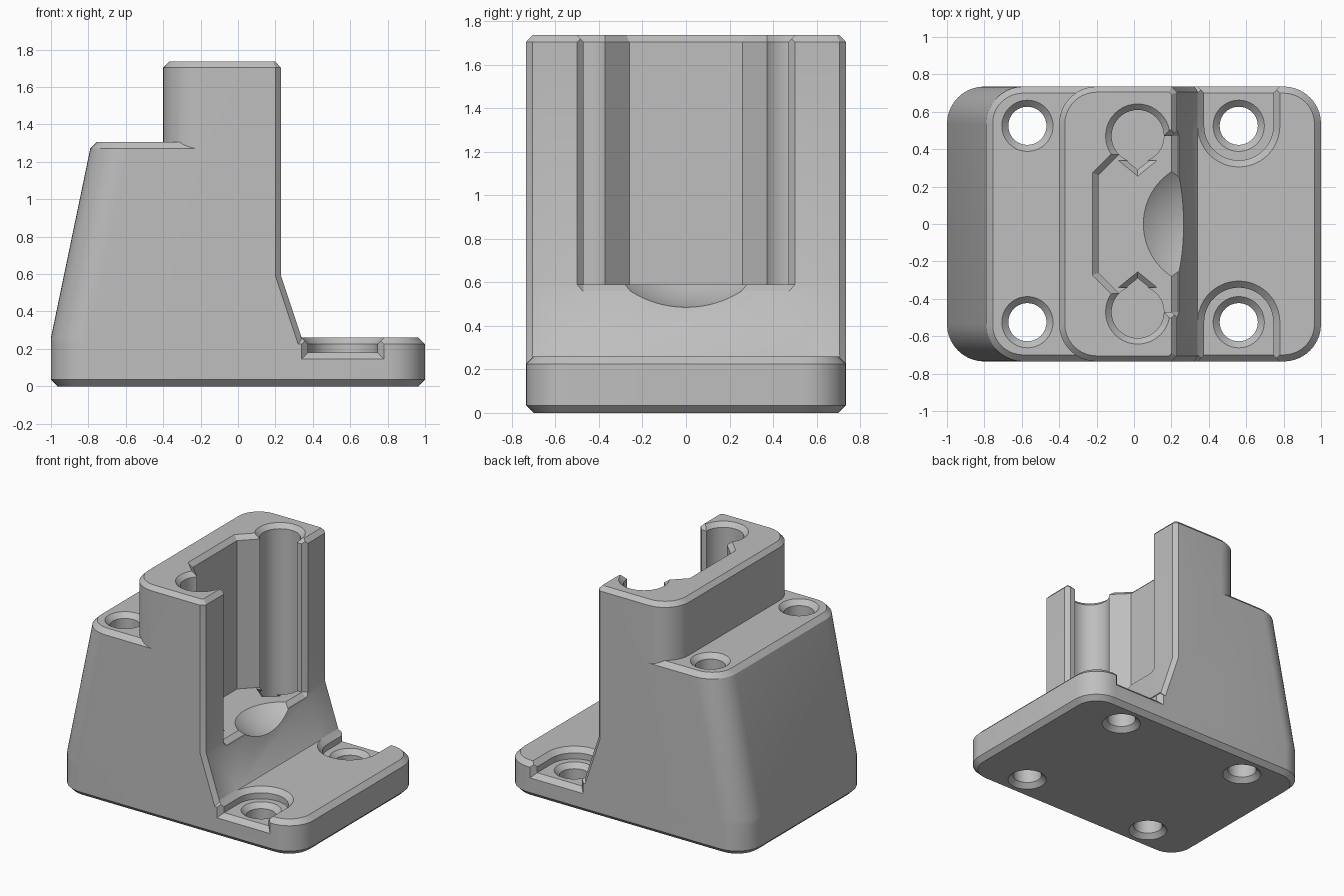
import bpy, bmesh
from math import sin, cos, pi, acos, sqrt
from mathutils import Vector

if "Cube" in bpy.data.objects:
    bpy.data.objects.remove(bpy.data.objects["Cube"])

HALF = 0.735      # half depth of the bracket
CH = 0.035        # general chamfer

grey = bpy.data.materials.new("plain_grey")
grey.use_nodes = True
GREY = (0.52, 0.52, 0.52, 1)
grey.diffuse_color = GREY
grey.node_tree.nodes["Principled BSDF"].inputs["Base Color"].default_value = GREY


def offset(pts, d):
    """Grow (or shrink) a convex outline by d."""
    n = len(pts)
    area = sum(pts[i - 1][0] * pts[i][1] - pts[i][0] * pts[i - 1][1] for i in range(n))
    pts = [Vector(p) for p in (pts if area > 0 else pts[::-1])]
    out = []
    for i in range(n):
        e1 = (pts[i] - pts[i - 1]).normalized()
        e2 = (pts[(i + 1) % n] - pts[i]).normalized()
        n1, n2 = Vector((e1.y, -e1.x)), Vector((e2.y, -e2.x))
        out.append(pts[i] + d * (n1 + n2) / (1 + n1.dot(n2)))
    return out


def loft(name, rings):
    """Closed solid through a stack of 3D rings."""
    bm = bmesh.new()
    vs = [[bm.verts.new(p) for p in ring] for ring in rings]
    n = len(vs[0])
    for a, b in zip(vs, vs[1:]):
        for i in range(n):
            j = (i + 1) % n
            bm.faces.new((a[i], a[j], b[j], b[i]))
    bm.faces.new(vs[0][::-1])
    bm.faces.new(vs[-1])
    bmesh.ops.recalc_face_normals(bm, faces=bm.faces)
    mesh = bpy.data.meshes.new(name)
    bm.to_mesh(mesh)
    bm.free()
    mesh.materials.append(grey)
    ob = bpy.data.objects.new(name, mesh)
    bpy.context.collection.objects.link(ob)
    return ob


def prism(name, pts, levels):
    """Outline stacked at (z, outline growth) levels."""
    return loft(name, [[(p.x, p.y, z) for p in offset(pts, d)] for z, d in levels])


def arc(cx, cy, r, a0, a1, n):
    return [(cx + r * cos(a0 + (a1 - a0) * i / n), cy + r * sin(a0 + (a1 - a0) * i / n))
            for i in range(n + 1)]


def circle(cx, cy, r, n=40):
    return arc(cx, cy, r, 0, 2 * pi, n)[:-1]


def plate(x0, x1, r_left, r_right, seg_right=10):
    """Rectangle with rounded or chamfered corners."""
    pts = []
    for k, (x, s, r, n) in enumerate([(x1, 1, r_right, seg_right), (x0, 1, r_left, 10),
                                      (x0, -1, r_left, 10), (x1, -1, r_right, seg_right)]):
        cx = x - r if x == x1 else x + r
        pts += arc(cx, s * (HALF - r), r, k * pi / 2, (k + 1) * pi / 2, n)
    return pts


def combine(target, tool, op):
    mod = target.modifiers.new("combine", "BOOLEAN")
    mod.operation, mod.solver, mod.object = op, "EXACT", tool
    bpy.context.view_layer.objects.active = target
    bpy.ops.object.modifier_apply(modifier=mod.name)
    bpy.data.objects.remove(tool)


def ring(pts, z, d=0):
    return [(p.x, p.y, z) for p in offset(pts, d)]


# Base plate
bracket = prism("bracket", plate(-1, 1, 0.2, 0.2),
                [(0, -CH), (CH, 0), (0.225, 0), (0.26, -CH)])

# Sloped shoulder
low, high = plate(-1, 0.1, 0.2, 0.02, 1), plate(-0.79, 0.1, 0.2, 0.02, 1)
shoulder = loft("shoulder", [ring(low, 0.1), ring(low, 0.26), ring(high, 1.27),
                             ring(plate(-0.755, 0.065, 0.165, 0.02, 1), 1.305)])
for p in shoulder.data.vertices:      # chamfer the long top edges
    if p.co.z > 1.3:
        p.co.y *= (HALF - CH) / HALF
combine(bracket, shoulder, "UNION")

# Tower with a flared foot
foot, column = plate(-0.4, 0.375, 0.2, 0.03, 1), plate(-0.4, 0.23, 0.2, 0.03, 1)
tower = loft("tower", [ring(foot, 0.155), ring(column, 0.59), ring(column, 1.703),
                       ring(column, 1.735, -0.03)])
combine(bracket, tower, "UNION")

cutters = []

# Central slot, open towards +x, with its chamfered mouth
slot = [(-0.19, -0.26), (0.02, -0.47), (0.35, -0.47), (0.35, 0.47), (0.02, 0.47), (-0.19, 0.26)]
cutters.append(prism("slot", slot, [(0.59, 0), (1.703, 0), (1.743, 0.04)]))


def mouth(z, dx):
    return [(x + dx, y, z) for x, y in [(0.2, -0.47), (0.27, -0.54), (0.27, 0.54), (0.2, 0.47)]]


cutters.append(loft("slot_mouth", [mouth(0.56, CH), mouth(0.59, 0), mouth(1.8, 0)]))

# Shallow spherical dish in the slot floor
R, ZC = 0.535, 1.006
a_max = acos((ZC - 0.6) / R)
dish = []
for i in range(1, 19):
    a = a_max * i / 18
    dish.append([(x, y, ZC - R * cos(a)) for x, y in circle(0.386, 0, R * sin(a), 64)])
cutters.append(loft("dish", dish))

for s in (-1, 1):
    # Round bores at the ends of the slot
    cx, cy, r = 0.02, s * 0.47, 0.14
    cutters.append(prism("bore", circle(cx, cy, r), [(0.35, 0), (1.703, 0), (1.743, 0.04)]))
    # Pointed side of each bore, chamfered at the slot floor
    tip = 0.18
    ca = r / tip
    sa = sqrt(1 - ca * ca)

    def point(z, k, t):
        return [(cx, cy - s * t, z), (cx + k * r * sa, cy - s * k * r * ca, z),
                (cx - k * r * sa, cy - s * k * r * ca, z)]
    cutters.append(loft("bore_tip", [point(0.35, 1, tip), point(0.56, 1, tip),
                                     point(0.595, 1.22, 0.22)]))

    # Screw recess running out of the base edge
    hx, hy, hr = 0.56, s * 0.525, 0.185
    recess = arc(hx, hy, hr, 0, -s * pi, 24) + [(hx - hr, s * 0.9), (hx + hr, s * 0.9)]
    cutters.append(prism("recess", recess, [(0.18, 0), (0.225, 0), (0.265, 0.04)]))
    flare = []
    for y, d in ((0.70, 0), (0.77, 0.07)):
        x0, x1, z = hx - hr - d, hx + hr + d, 0.18 - d
        flare.append([(x0, s * y, z), (x1, s * y, z), (x1, s * y, 0.3), (x0, s * y, 0.3)])
    cutters.append(loft("recess_flare", flare))

    # Screw holes, countersunk at both ends
    for x, top in ((-0.57, 1.305), (hx, 0.18)):
        cutters.append(prism("screw_hole", circle(x, hy, 0.102),
                             [(-0.01, 0.045), (CH, 0), (top - CH, 0), (top + 0.01, 0.045)]))

for c in cutters:
    combine(bracket, c, "DIFFERENCE")

bpy.ops.object.select_all(action="DESELECT")
bracket.select_set(True)
bpy.context.view_layer.objects.active = bracket
bpy.ops.object.shade_smooth_by_angle(angle=0.5)
